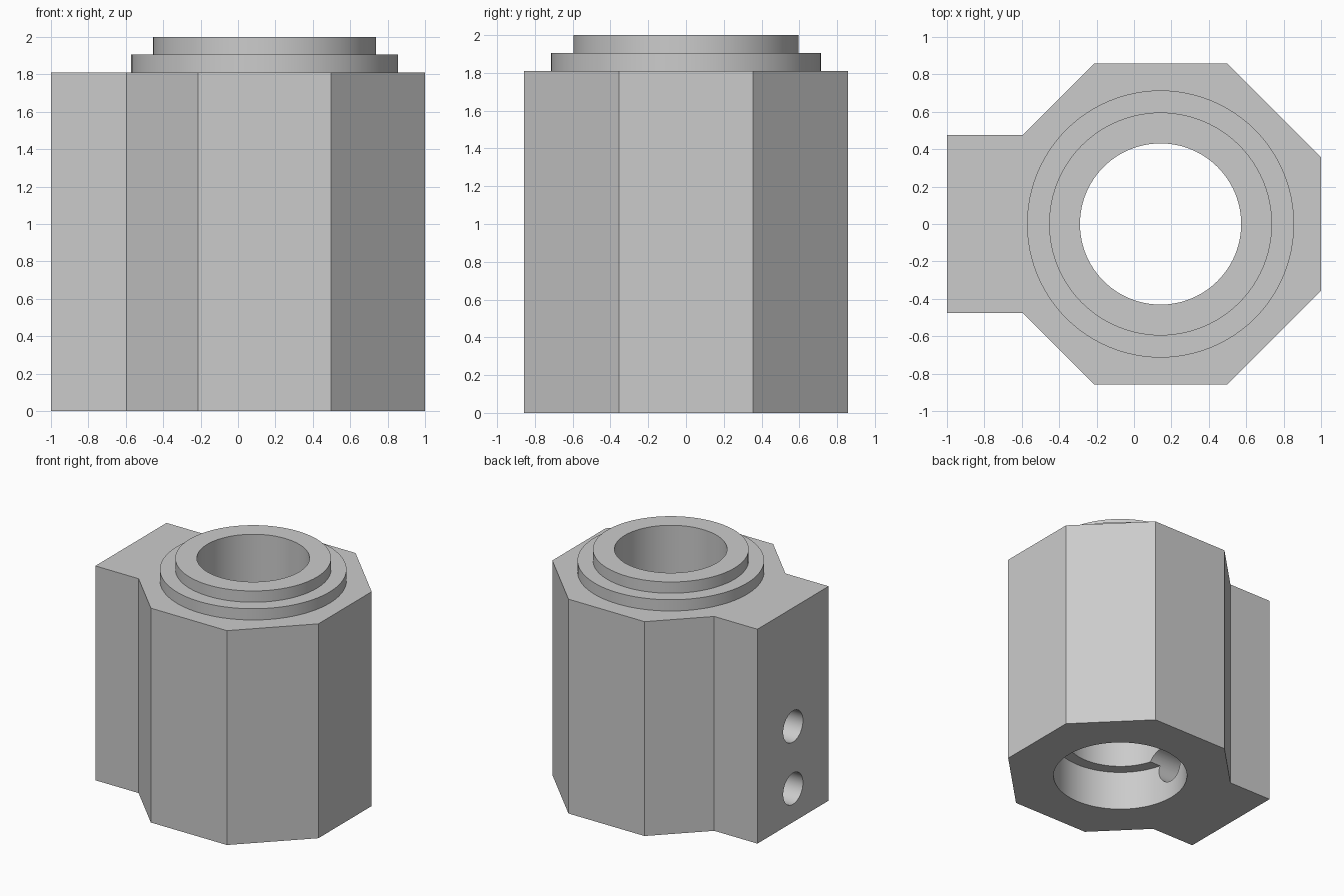
import bpy
import bmesh
import math
from mathutils import Matrix

cube = bpy.data.objects.get("Cube")
if cube:
    bpy.data.objects.remove(cube, do_unlink=True)

AXIS_X = 0.142      # bore axis
APOTHEM = 0.858     # octagon half width
BODY_TOP = 1.81

grey = bpy.data.materials.new("light grey")
grey.use_nodes = True
grey.diffuse_color = (0.6, 0.6, 0.6, 1)
grey.node_tree.nodes["Principled BSDF"].inputs["Base Color"].default_value = (0.6, 0.6, 0.6, 1)


def add_object(name, bm):
    bmesh.ops.recalc_face_normals(bm, faces=bm.faces)
    mesh = bpy.data.meshes.new(name)
    bm.to_mesh(mesh)
    bm.free()
    mesh.materials.append(grey)
    obj = bpy.data.objects.new(name, mesh)
    bpy.context.collection.objects.link(obj)
    return obj


def prism(name, outline, height):
    bm = bmesh.new()
    face = bm.faces.new([bm.verts.new((x, y, 0)) for x, y in outline])
    new = bmesh.ops.extrude_face_region(bm, geom=[face])["geom"]
    bmesh.ops.translate(bm, vec=(0, 0, height),
                        verts=[v for v in new if isinstance(v, bmesh.types.BMVert)])
    return add_object(name, bm)


def cylinder(name, radius, start, end, sides=96, along_x=False, z=0):
    """Cylinder spanning start to end along z (on the bore axis) or along x."""
    bm = bmesh.new()
    mid = (start + end) / 2
    if along_x:
        matrix = Matrix.Translation((mid, 0, z)) @ Matrix.Rotation(math.pi / 2, 4, "Y")
    else:
        matrix = Matrix.Translation((AXIS_X, 0, mid))
    bmesh.ops.create_cone(bm, cap_ends=True, segments=sides, radius1=radius,
                          radius2=radius, depth=end - start, matrix=matrix)
    return add_object(name, bm)


def combine(target, tool, operation):
    mod = target.modifiers.new(operation, "BOOLEAN")
    mod.operation = operation
    mod.solver = "EXACT"
    mod.object = tool
    bpy.context.view_layer.objects.active = target
    bpy.ops.object.modifier_apply(modifier=mod.name)
    bpy.data.objects.remove(tool, do_unlink=True)


# Octagonal body with the mounting block on its side, mirrored about y = 0
half = APOTHEM * math.tan(math.pi / 8)
block = 0.475
joint_x = AXIS_X - APOTHEM - half + block
upper = [(1, half), (AXIS_X + half, APOTHEM), (AXIS_X - half, APOTHEM),
         (joint_x, block), (-1, block)]
outline = upper + [(x, -y) for x, y in reversed(upper)]
housing = prism("housing", outline, BODY_TOP)

# Stepped collar on top
combine(housing, cylinder("lower_collar", 0.714, 1.5, 1.905), "UNION")
combine(housing, cylinder("upper_collar", 0.596, 1.6, 2.0), "UNION")

# Through bore and wider recess underneath
combine(housing, cylinder("bore_cutter", 0.431, -0.5, 2.5), "DIFFERENCE")
combine(housing, cylinder("recess_cutter", 0.527, -0.5, 0.335), "DIFFERENCE")

# Two cross holes from the block face into the bore
for height in (0.283, 0.808):
    combine(housing, cylinder("hole_cutter", 0.132, -1.2, AXIS_X, 48, True, height),
            "DIFFERENCE")

bpy.ops.object.select_all(action="DESELECT")
housing.select_set(True)
bpy.context.view_layer.objects.active = housing
bpy.ops.object.shade_smooth_by_angle(angle=math.radians(30))
